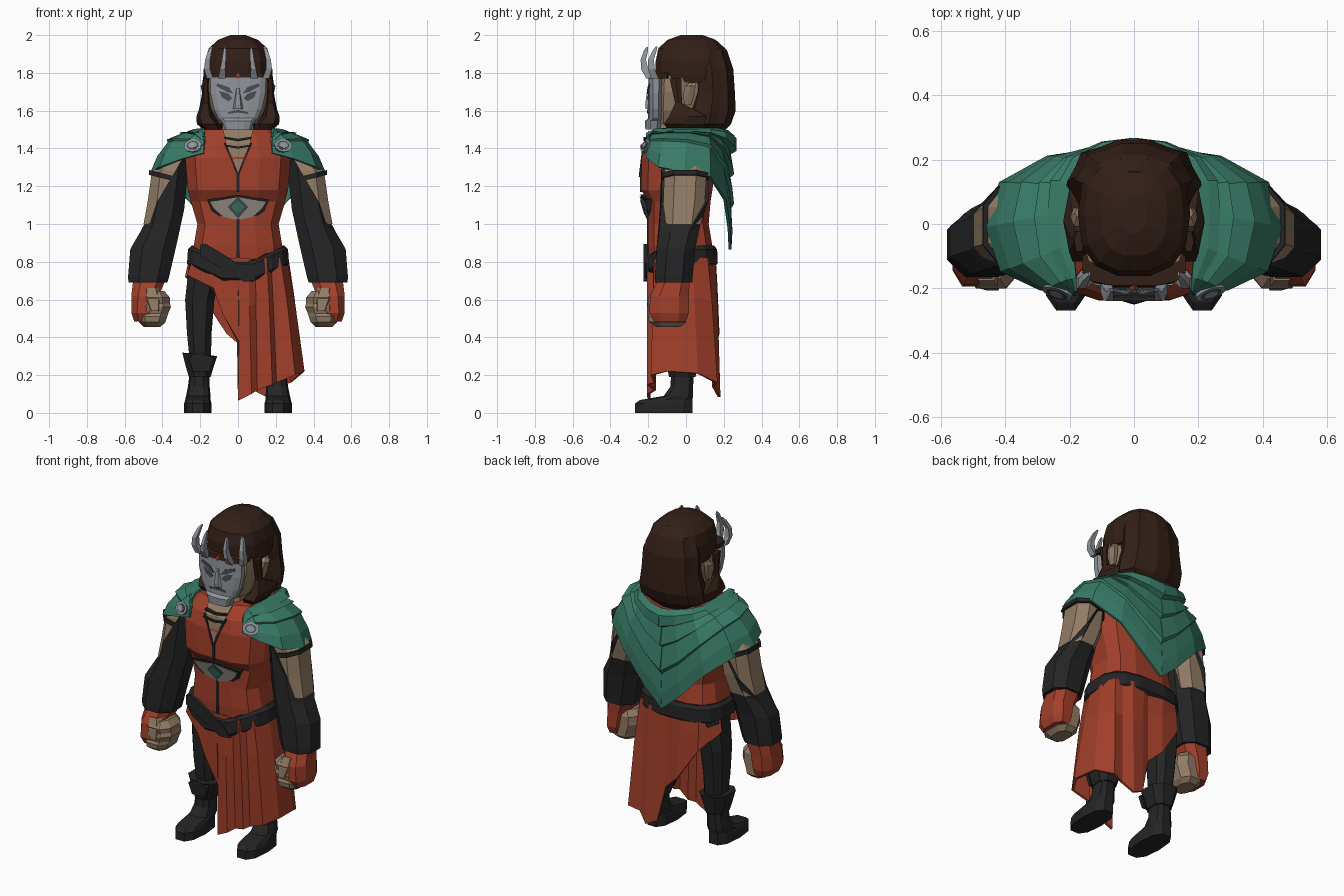
import bpy, bmesh, math
from mathutils import Vector, Matrix


def material(name, rgb):
    m = bpy.data.materials.new(name)
    m.diffuse_color = (*rgb, 1)
    return m


RED = material("red_cloth", (.36, .05, .023))
GREEN = material("green_cloth", (.04, .2, .135))
BLACK = material("black_leather", (.018, .018, .019))
HAIR = material("dark_brown", (.033, .014, .009))
SKIN = material("skin", (.29, .2, .13))
STEEL = material("steel", (.28, .30, .33))
DARK = material("dark_steel", (.07, .075, .085))
BONE = material("emblem_grey", (.34, .31, .27))


def finish(name, bm, mat, mirror=False, thick=0):
    bmesh.ops.recalc_face_normals(bm, faces=bm.faces)
    me = bpy.data.meshes.new(name)
    bm.to_mesh(me)
    bm.free()
    me.materials.append(mat)
    ob = bpy.data.objects.new(name, me)
    bpy.context.collection.objects.link(ob)
    if thick:
        mod = ob.modifiers.new("thickness", 'SOLIDIFY')
        mod.thickness, mod.offset = thick, 0
    if mirror:
        ob.modifiers.new("mirror", 'MIRROR').use_clip = True
    return ob


def skin_rows(bm, rows, closed):
    vs = [[bm.verts.new(p) for p in r] for r in rows]
    n = len(vs[0])
    for a, b in zip(vs, vs[1:]):
        for i in range(n if closed else n - 1):
            j = (i + 1) % n
            bm.faces.new((a[i], a[j], b[j], b[i]))
    return vs


def loft(name, rows, mat, n=8, power=2.6, mirror=False, lumps=0, warp=None):
    """Stack of horizontal sections: (z, x0, x1, y0, y1[, tilt])."""
    unit = []
    for i in range(n):
        a = 2 * math.pi * (i + .5) / n
        unit.append([math.copysign(abs(f) ** (2 / power), f) for f in (math.sin(a), -math.cos(a))])
    big = max(abs(c) for u in unit for c in u)
    rings = []
    for z, x0, x1, y0, y1, *t in rows:
        ring = []
        for i, (ux, uy) in enumerate(unit):
            s = (1 - lumps * (min(i, n - 1 - i) % 2)) / big
            dx = ux * s * (x1 - x0) / 2
            p = Vector(((x0 + x1) / 2 + dx, (y0 + y1) / 2 + uy * s * (y1 - y0) / 2,
                        z + (t[0] if t else 0) * dx))
            ring.append(warp(p) if warp else p)
        rings.append(ring)
    bm = bmesh.new()
    vs = skin_rows(bm, rings, True)
    bm.faces.new(vs[0])
    bm.faces.new(vs[-1])
    return finish(name, bm, mat, mirror)


def plate(name, pts, y0, kx, mat, kz=0, z0=0, depth=.02, mirror=True):
    """Flat (x, z) outline on a sloped front plane, mirrored across x."""
    bm = bmesh.new()
    f = [Vector((x, y0 + kx * x + kz * (z - z0), z)) for x, z in pts]
    vs = skin_rows(bm, [f, [p + Vector((0, depth, 0)) for p in f]], True)
    bm.faces.new(vs[0])
    bm.faces.new(vs[1])
    return finish(name, bm, mat, mirror)


def sym(*rows):
    return [(z, -w, w, y0, y1) for z, w, y0, y1 in rows]


# Torso, neck and hips
loft("tunic", sym((.75, .24, -.19, .14), (.88, .235, -.2, .14), (1.0, .215, -.2, .12),
                  (1.12, .25, -.2, .13), (1.18, .265, -.238, .14), (1.35, .28, -.235, .16),
                  (1.43, .25, -.215, .17), (1.5, .19, -.16, .17)), RED, 12, 3)
loft("hips", sym((.64, .2, -.12, .1), (.72, .25, -.17, .13), (.8, .24, -.18, .13)), BLACK, 10)
loft("neck", sym((1.38, .1, -.18, .08), (1.48, .085, -.165, .07), (1.56, .08, -.14, .07)), SKIN)
loft("choker", sym((1.455, .093, -.178, .08), (1.475, .09, -.175, .08)), BLACK)
plate("neck_opening", [(0, 1.27), (.03, 1.36), (.065, 1.43), (0, 1.43)], -.244, 0, SKIN, .12, 1.27)
plate("neck_opening_top", [(0, 1.43), (.065, 1.43), (.08, 1.5), (0, 1.5)], -.224, 0, SKIN, .75, 1.43)
plate("neck_edging", [(0, 1.25), (.01, 1.27), (.076, 1.43), (.066, 1.43), (0, 1.27)], -.248, 0, BLACK, .12, 1.27)
for z in (1.405, 1.445):
    plate("neck_strap", [(0, z - .006), (.07, z + .006), (.072, z + .016), (0, z + .005)], -.24 + (z - 1.405) * .4, 0, BLACK)
plate("upper_seam", [(0, 1.17), (.007, 1.17), (.007, 1.27), (0, 1.27)], -.243, 0, BLACK)
plate("lower_seam", [(0, .78), (.007, .78), (.007, 1.05), (0, 1.05)], -.206, 0, BLACK)

# Chest emblem
plate("emblem_border", [(0, 1.005), (.08, 1.025), (.14, 1.07), (.165, 1.13), (.09, 1.14), (0, 1.155)], -.218, .08, BLACK, -.3, 1.08, .04)
plate("emblem_plate", [(0, 1.02), (.075, 1.037), (.125, 1.08), (.148, 1.117), (.09, 1.126), (0, 1.142)], -.222, .08, BONE, -.3, 1.08)
plate("emblem_diamond_rim", [(0, 1.03), (.055, 1.09), (0, 1.145)], -.226, .08, DARK, -.3, 1.08)
plate("emblem_diamond", [(0, 1.05), (.036, 1.09), (0, 1.125)], -.23, .08, GREEN, -.3, 1.08)


# Belt dipping at the front, with an overlapping strap end
def dip(p):
    if p.y < -.05:
        p.z -= .115 * max(0, 1 - abs(p.x) / .25)
    return p


loft("belt", sym((.775, .25, -.2, .15), (.79, .27, -.218, .168), (.865, .265, -.216, .165), (.885, .245, -.2, .15)),
     BLACK, 16, 2.8, warp=dip)
plate("belt_strap", [(-.2, .89), (-.17, .895), (.06, .755), (.1, .70), (.03, .695), (-.2, .83)], -.224, 0, BLACK, mirror=False)

# Lopsided pleated skirt: waist (x, y) to hem (x, y, z)
hem = [(-.23, -.14, -.265, -.12, .73), (-.14, -.19, -.13, -.2, .66), (-.07, -.2, -.08, -.195, .52),
       (0, -.2, 0, -.2, .38), (.005, -.2, 0, -.195, .065), (.05, -.2, .07, -.2, .10),
       (.09, -.18, .10, -.165, .12), (.15, -.2, .18, -.2, .15), (.17, -.17, .2, -.165, .16),
       (.22, -.16, .30, -.18, .2), (.25, -.06, .345, -.1, .22), (.26, .03, .335, .06, .21),
       (.23, .11, .28, .16, .16), (.19, .12, .21, .145, .14), (.14, .15, .15, .175, .085),
       (.06, .15, .08, .165, .12), (.02, .14, .03, .15, .34), (-.08, .15, -.06, .17, .42),
       (-.18, .13, -.19, .15, .62), (-.25, .03, -.275, .04, .72)]
bm = bmesh.new()
rows = []
for t in (0, .35, 1):
    s = t ** .8
    rows.append([(a + (c - a) * s, b + (d - b) * s, .82 + (e - .82) * t) for a, b, c, d, e in hem])
skin_rows(bm, rows, False)
finish("skirt", bm, RED, thick=.015)

# Legs and boots
loft("leg", [(.22, .145, .25, -.07, .05), (.42, .14, .27, -.09, .07), (.6, .125, .28, -.1, .09),
             (.78, .08, .26, -.12, .11)], BLACK, mirror=True)
loft("boot", [(0, .14, .285, -.275, .04), (.05, .14, .285, -.275, .04), (.068, .145, .28, -.25, .04),
              (.09, .145, .275, -.12, .04), (.14, .15, .265, -.085, .04), (.22, .15, .255, -.08, .045)],
     BLACK, 10, 2.6, mirror=True)
loft("boot_cuff", [(.19, .145, .26, -.09, .05), (.24, .13, .275, -.1, .06), (.31, .11, .295, -.115, .075, .1)],
     BLACK, mirror=True)
plate("shin_guard", [(.15, .22), (.24, .22), (.26, .29), (.2, .32), (.13, .29)], -.11, 0, BLACK, -.1, .22)

# Arms, sleeves and fists
loft("upper_arm", [(1.0, .32, .5, -.12, .08), (1.12, .28, .478, -.12, .1), (1.28, .27, .455, -.115, .11),
                   (1.36, .25, .38, -.09, .09)], SKIN, mirror=True)
loft("arm_band", [(1.235, .27, .472, -.125, .118, .25), (1.26, .265, .47, -.125, .118, .25)], BLACK, mirror=True)
loft("sleeve", [(.69, .375, .58, -.165, .035), (.72, .365, .582, -.165, .035), (.88, .325, .57, -.155, .05, -.1),
                (1.02, .285, .515, -.14, .075, -.5), (1.22, .25, .485, -.13, .12, -1.7)], BLACK, 8, 2.3, mirror=True)
loft("glove", [(.485, .45, .55, -.17, 0), (.53, .44, .565, -.195, .015), (.62, .42, .565, -.19, .015),
               (.7, .385, .555, -.15, .02)], RED, mirror=True)
loft("fist", [(.455, .41, .5, -.16, -.03), (.48, .385, .525, -.195, 0), (.51, .375, .53, -.2, 0), (.525, .37, .525, -.192, 0),
              (.56, .355, .525, -.2, 0), (.58, .36, .52, -.192, 0), (.61, .36, .52, -.2, 0), (.645, .39, .5, -.17, -.02)],
     SKIN, mirror=True)
loft("thumb", [(.54, .41, .47, -.21, -.15), (.6, .4, .5, -.205, -.13), (.66, .42, .5, -.18, -.1)], SKIN, 6, mirror=True)

# Head, ears and hair
loft("head", sym((1.53, .1, -.16, .08), (1.6, .14, -.165, .1), (1.7, .165, -.165, .12), (1.8, .165, -.16, .12)), SKIN, 10)
loft("ear", [(1.63, .15, .175, -.01, .03), (1.68, .15, .187, -.02, .045), (1.73, .15, .198, -.01, .055),
             (1.75, .15, .185, .02, .05)], SKIN, 6, mirror=True)
loft("hair_cap", sym((1.75, .168, -.155, .23), (1.79, .175, -.165, .23), (1.86, .175, -.165, .225),
                     (1.93, .155, -.15, .205), (1.975, .105, -.10, .16), (2.0, .04, -.03, .09)), HAIR, 14, 2.5)
loft("hair_back", sym((1.475, .12, .04, .19), (1.53, .21, 0, .24), (1.6, .208, .0, .265), (1.7, .188, .03, .26),
                      (1.82, .182, .02, .252), (1.92, .14, .02, .218), (1.97, .08, .03, .165)), HAIR, 18, 2.3, lumps=.08)
loft("side_lock", [(1.475, .08, .16, -.09, .1), (1.53, .09, .218, -.13, .12), (1.57, .13, .22, -.1, .12),
                   (1.64, .15, .195, -.06, -.02), (1.77, .155, .186, -.09, -.02)], HAIR, 6, mirror=True)

# Mask with face details
loft("mask", sym((1.5, .07, -.215, -.13), (1.545, .085, -.218, -.12), (1.56, .105, -.2, -.12), (1.61, .128, -.2, -.12),
                 (1.69, .145, -.2, -.12), (1.775, .148, -.198, -.12)), STEEL, 12, 2.8)
loft("nose", sym((1.61, .028, -.216, -.18), (1.63, .024, -.218, -.18), (1.72, .01, -.206, -.18)), STEEL, 6)
plate("mask_brow", [(.025, 1.69), (.05, 1.725), (.11, 1.745), (.115, 1.73), (.06, 1.70)], -.21, .12, DARK)
plate("mask_eye", [(.03, 1.665), (.05, 1.69), (.1, 1.705), (.085, 1.67), (.05, 1.65)], -.207, .12, DARK)
plate("mask_mouth", [(0, 1.59), (.05, 1.582), (.055, 1.592), (0, 1.605)], -.207, .1, DARK)
loft("headband", sym((1.77, .155, -.198, -.06), (1.8, .16, -.192, -.06)), HAIR, 12, 2.8)
plate("headband_gem", [(0, 1.77), (.014, 1.785), (0, 1.805)], -.206, 0, RED)

# Crown spikes
loft("inner_spike", [(1.77, .065, .105, -.21, -.18), (1.82, .068, .095, -.238, -.2), (1.87, .064, .085, -.24, -.212),
                     (1.92, .064, .077, -.222, -.2), (1.938, .066, .072, -.208, -.2)], STEEL, 4, 2, mirror=True)
loft("outer_spike", [(1.77, .13, .165, -.185, -.145), (1.82, .148, .18, -.2, -.165), (1.87, .148, .174, -.2, -.17),
                     (1.92, .138, .157, -.175, -.155), (1.94, .135, .142, -.16, -.15)], STEEL, 4, 2, mirror=True)

# Draped shoulder cape: neck edge (x, y, z) to lower edge (x, y, z)
cols = [(.175, -.2, 1.48, .18, -.215, 1.375), (.18, -.16, 1.5, .29, -.2, 1.345), (.19, -.06, 1.5, .41, -.145, 1.3),
        (.19, .04, 1.5, .455, -.01, 1.275), (.19, .12, 1.5, .415, .125, 1.25), (.16, .18, 1.5, .27, .205, 1.13),
        (.08, .22, 1.49, .12, .228, .97), (0, .23, 1.48, 0, .233, .865)]
folds = [(0, 0), (.05, .03), (.15, .032), (.18, .0), (.36, .018), (.39, -.004), (.62, .016), (.66, 0), (.85, .006), (1, 0)]
lift = [.0, .045, .075, .085, .075, .045, .02, .01]
bm = bmesh.new()
rows = []
for t, off in folds:
    row = []
    for i, c in enumerate(cols):
        p = Vector(c[:3]).lerp(Vector(c[3:]), t)
        out = Vector((p.x if i < 7 else 0, p.y - .02, 0)).normalized()
        p += out * off * (1 if i > 1 else .3)
        p.z += lift[i] * math.sin(math.pi * t ** 1.25)
        row.append(p)
    rows.append(row)
skin_rows(bm, rows, False)
finish("shoulder_cape", bm, GREEN, mirror=True, thick=.015)

# Cape brooches
for name, r, d, mat in (("brooch", .05, .03, STEEL), ("brooch_inset", .035, .036, DARK), ("brooch_stud", .024, .042, STEEL)):
    bm = bmesh.new()
    place = (Matrix.Translation((.235, -.205, 1.41)) @ Matrix.Rotation(.35, 4, 'Z')
             @ Matrix.Rotation(math.radians(65), 4, 'X') @ Matrix.Diagonal((1, .75, 1, 1)))
    bmesh.ops.create_cone(bm, cap_ends=True, segments=10, radius1=r * .8, radius2=r, depth=d, matrix=place)
    finish(name, bm, mat, mirror=True)
